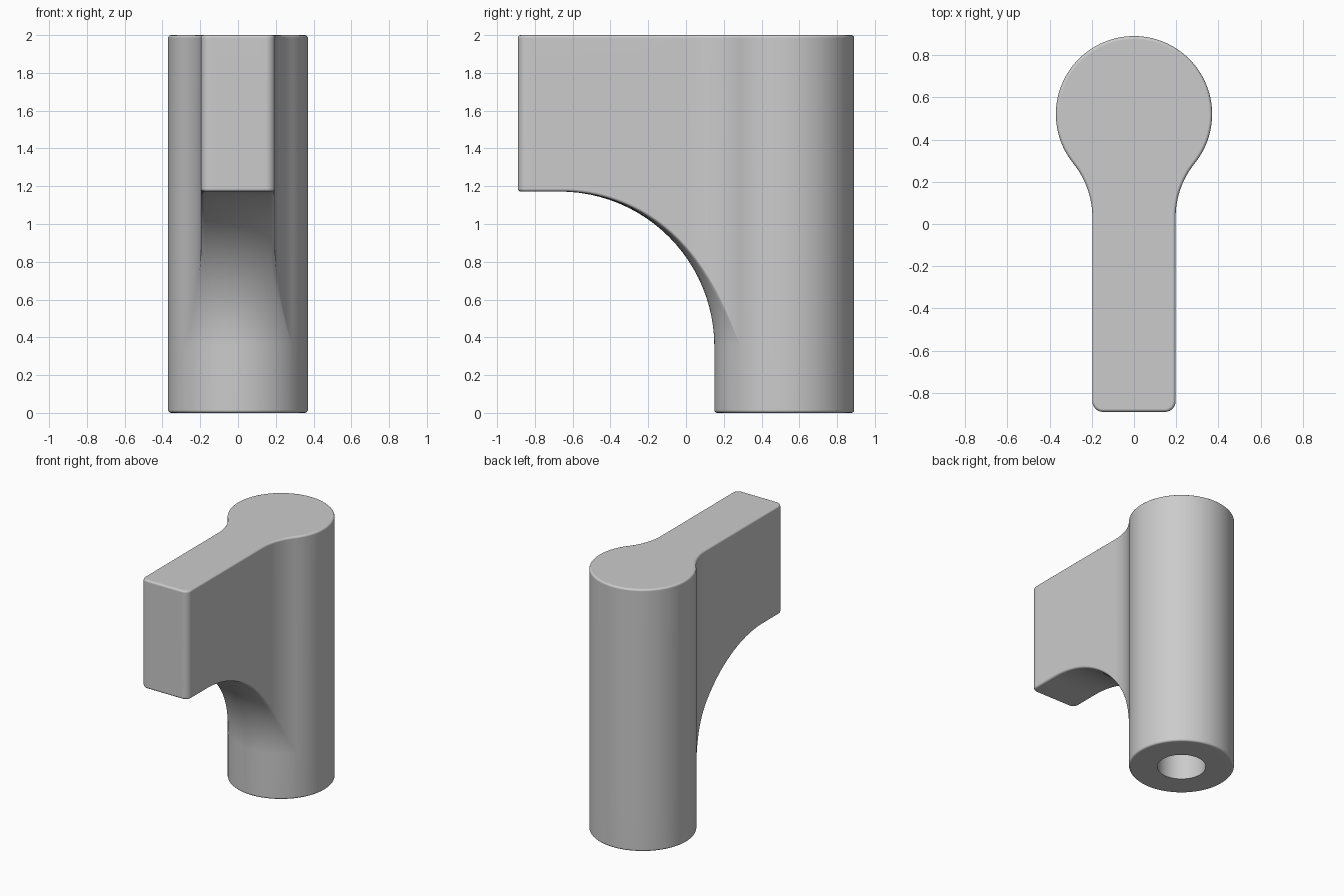
import bpy, bmesh
from math import sin, cos, acos, atan2, pi, radians
from mathutils import Vector

cube = bpy.data.objects.get("Cube")
if cube:
    bpy.data.objects.remove(cube, do_unlink=True)

AXIS = Vector((0, 0.52))      # centre of the round post
POST, HEIGHT = 0.37, 2.0
HALF, FRONT = 0.197, -0.89    # web half width and front end
BLEND, BLEND_Y = 0.41, 0.03   # side blend between web and post
CORNER, ROUND = 0.05, 0.015
CURVE, CURVE_Z = 0.82, 0.352  # underside sweep
BORE, BORE_TOP = 0.17, 1.0


def arc(cx, cy, radius, start, end, steps, sign=1):
    """Points of an arc paired with their outward normals."""
    out = []
    for i in range(steps + 1):
        a = start + (end - start) * i / steps
        d = Vector((cos(a), sin(a)))
        out.append((Vector((cx, cy)) + d * radius, d * sign))
    return out


def sweep_angle(r):
    return acos(max(0, min(1, (POST + CURVE - r) / CURVE)))


def under(r):
    return CURVE_Z + CURVE * sin(sweep_angle(r))


# Half of the keyhole plan, from the back round to the front
tangent = atan2(BLEND_Y - AXIS.y, HALF + BLEND)
half = arc(0, AXIS.y, POST, pi / 2, tangent, 40)
half += arc(HALF + BLEND, BLEND_Y, BLEND, pi + tangent, pi, 20, -1)[1:]
# the blend runs from the post to the straight side
side_end = FRONT + CORNER
half += [(Vector((HALF, BLEND_Y + (side_end - BLEND_Y) * i / 24)), Vector((1, 0)))
         for i in range(1, 24)]
half += arc(HALF - CORNER, side_end, CORNER, 0, -pi / 2, 6)
half += [(Vector(((HALF - CORNER) * (1 - i / 4), FRONT)), Vector((0, -1)))
         for i in range(1, 5)]
flip = Vector((-1, 1))
plan = half + [(p * flip, n * flip) for p, n in reversed(half[1:-1])]


def column(p, n):
    """One section from the top rim down to the bore."""
    pts = []

    def put(q, z):
        pts.append((q.x, q.y, z))

    ray = (p - AXIS).normalized()
    quarter = [radians(a) for a in (90, 60, 30, 0)]
    for a in quarter:                                   # top rim
        put(p - n * ROUND * (1 - cos(a)), HEIGHT - ROUND * (1 - sin(a)))
    rim = max(0, min(ROUND, ((p - AXIS).length - POST) * 0.3))
    for a in reversed(quarter):                         # lower rim of the web
        q = p - n * rim * (1 - cos(a))
        put(q, under((q - AXIS).length) + rim * (1 - sin(a)))
    q = p - n * rim
    inner = (q - AXIS).normalized()
    start = sweep_angle((q - AXIS).length)
    for k in range(25):                                 # curved underside
        a = start * (1 - k / 24)
        d = inner.lerp(ray, k / 24).normalized()
        put(AXIS + d * (POST + CURVE * (1 - cos(a))), CURVE_Z + CURVE * sin(a))
    for a in reversed(quarter):                         # foot rim
        put(AXIS + ray * (POST - ROUND * (1 - cos(a))), ROUND * (1 - sin(a)))
    put(AXIS + ray * BORE, 0)                           # bore
    put(AXIS + ray * BORE, BORE_TOP)
    return pts


bm = bmesh.new()
columns = [[bm.verts.new(c) for c in column(p, n)] for p, n in plan]
for i, left in enumerate(columns):
    right = columns[(i + 1) % len(columns)]
    for j in range(len(left) - 1):
        bm.faces.new((left[j], right[j], right[j + 1], left[j + 1]))
bm.faces.new([c[0] for c in columns])
bm.faces.new([c[-1] for c in columns])
bmesh.ops.remove_doubles(bm, verts=bm.verts, dist=0.0002)
bmesh.ops.dissolve_degenerate(bm, edges=bm.edges, dist=0.0001)
bmesh.ops.recalc_face_normals(bm, faces=bm.faces)

mesh = bpy.data.meshes.new("post_with_web")
bm.to_mesh(mesh)
bm.free()
body = bpy.data.objects.new("post_with_web", mesh)
bpy.context.collection.objects.link(body)

# Plain grey finish
grey = bpy.data.materials.new("plain_grey")
grey.use_nodes = True
colour = (0.6, 0.6, 0.6, 1)
grey.diffuse_color = colour
grey.node_tree.nodes["Principled BSDF"].inputs["Base Color"].default_value = colour
mesh.materials.append(grey)

# Smooth shading with flat large faces
bpy.context.view_layer.objects.active = body
body.select_set(True)
bpy.ops.object.shade_smooth_by_angle(angle=radians(40))
weighted = body.modifiers.new("even_shading", 'WEIGHTED_NORMAL')
weighted.keep_sharp = True
